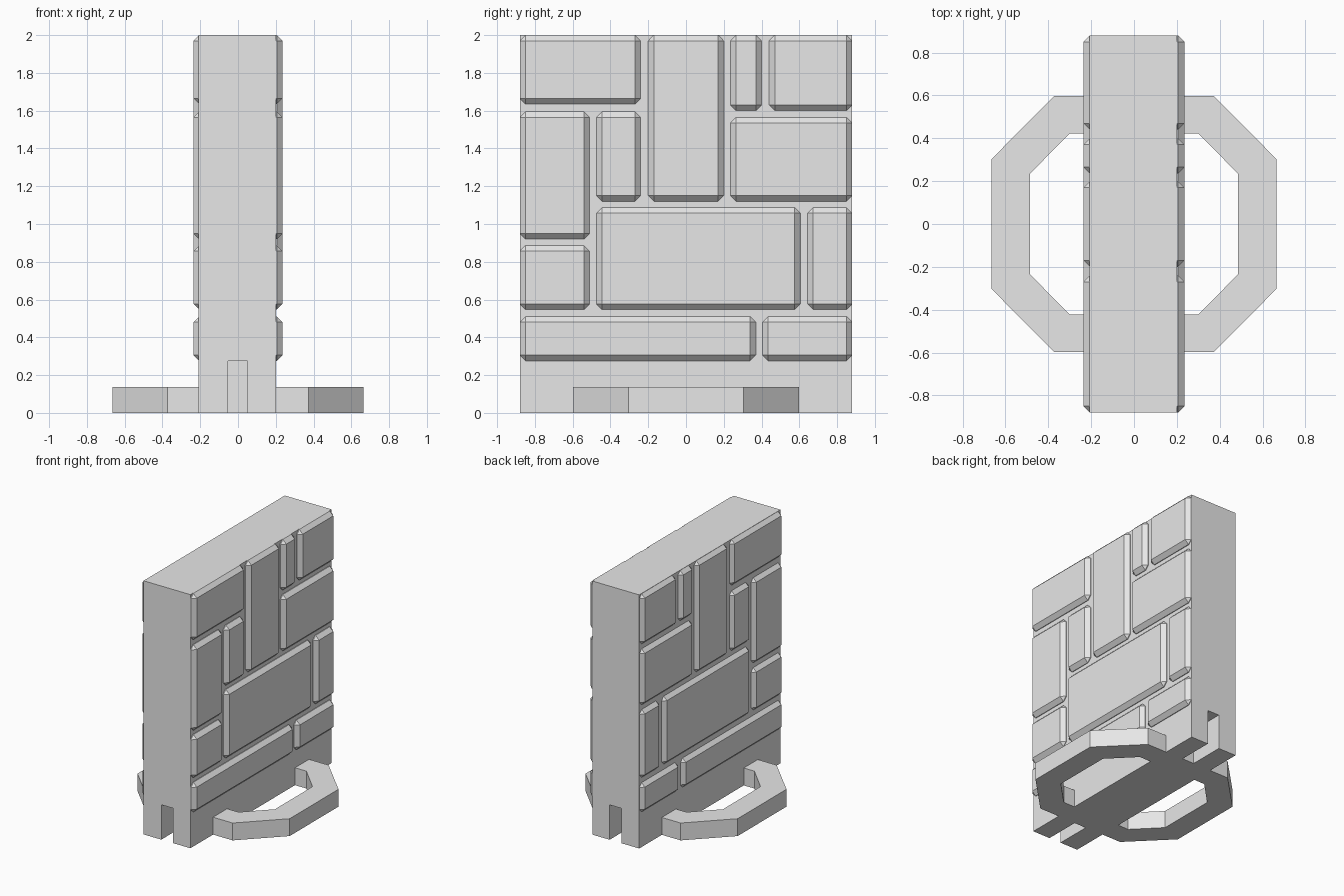
import bpy
import bmesh

cube = bpy.data.objects.get("Cube")
if cube:
    bpy.data.objects.remove(cube, do_unlink=True)

grey = bpy.data.materials.new("stone_grey")
grey.use_nodes = True
grey.diffuse_color = (0.8, 0.8, 0.8, 1)
grey.node_tree.nodes["Principled BSDF"].inputs["Base Color"].default_value = (0.8, 0.8, 0.8, 1)


def finish(name, bm):
    bmesh.ops.recalc_face_normals(bm, faces=bm.faces)
    mesh = bpy.data.meshes.new(name)
    bm.to_mesh(mesh)
    bm.free()
    mesh.materials.append(grey)
    obj = bpy.data.objects.new(name, mesh)
    bpy.context.collection.objects.link(obj)
    return obj


def box_mesh(low, high):
    bm = bmesh.new()
    bmesh.ops.create_cube(bm, size=1)
    for v in bm.verts:
        v.co = [h if c > 0 else l for c, l, h in zip(v.co, low, high)]
    return bm


HALF_LENGTH = 0.88
CORE_LEFT, CORE_RIGHT = -0.208, 0.201
FACE = 0.236
CHAMFER = 0.03

# Wall core with a slot at the foot of each end
core = finish("wall_core", box_mesh((CORE_LEFT, -HALF_LENGTH, 0), (CORE_RIGHT, HALF_LENGTH, 2)))
for side in (-1, 1):
    ends = sorted((side * 0.6, side * 1.0))
    cutter = finish("slot_cutter", box_mesh((-0.053, ends[0], -0.1), (0.05, ends[1], 0.275)))
    cutter.hide_render = True
    slot = core.modifiers.new("slot", 'BOOLEAN')
    slot.operation = 'DIFFERENCE'
    slot.solver = 'EXACT'
    slot.object = cutter
    bpy.context.view_layer.objects.active = core
    bpy.ops.object.modifier_apply(modifier=slot.name)
    bpy.data.objects.remove(cutter, do_unlink=True)


# Chamfered facing stone, with its hidden inner face left square
def stone(name, side, y0, y1, z0, z1):
    xs = sorted((side * 0.19, side * FACE))
    bm = box_mesh((xs[0], y0, z0), (xs[1], y1, z1))
    edges = [e for e in bm.edges if any(abs(v.co.x) > 0.2 for v in e.verts)]
    bmesh.ops.bevel(bm, geom=edges, offset=CHAMFER, segments=1,
                    affect='EDGES', clamp_overlap=True)
    finish(name, bm)


# Stone layout: y start, y end, z bottom, z top
STONES = [
    (-0.88, -0.24, 1.635, 2), (-0.2, 0.2, 1.12, 2),
    (0.235, 0.4, 1.6, 2), (0.44, 0.88, 1.6, 2),
    (-0.88, -0.51, 0.92, 1.595), (-0.475, -0.24, 1.12, 1.595),
    (0.235, 0.88, 1.12, 1.565), (-0.475, 0.605, 0.547, 1.087),
    (0.643, 0.88, 0.547, 1.087), (-0.88, -0.51, 0.547, 0.886),
    (-0.88, 0.37, 0.276, 0.51), (0.405, 0.88, 0.276, 0.51),
]
for label, side in (("left", 1), ("right", -1)):
    for i, rect in enumerate(STONES, 1):
        stone(f"{label}_stone_{i}", side, *rect)

# Octagonal foot loops on both sides
outer = [(0.1, 0.598), (0.372, 0.598), (0.664, 0.304)]
inner = [(0.1, 0.423), (0.3, 0.423), (0.486, 0.234)]


def half_loop(points):
    return points + [(x, -y) for x, y in reversed(points)]


outline = half_loop(outer) + half_loop(inner)[::-1]
for label, side in (("left", 1), ("right", -1)):
    bm = bmesh.new()
    base = bm.faces.new([bm.verts.new((side * x, y, 0)) for x, y in outline])
    top = bmesh.ops.extrude_face_region(bm, geom=[base], use_keep_orig=True)["geom"]
    for v in top:
        if isinstance(v, bmesh.types.BMVert):
            v.co.z = 0.137
    finish(f"{label}_foot_loop", bm)
